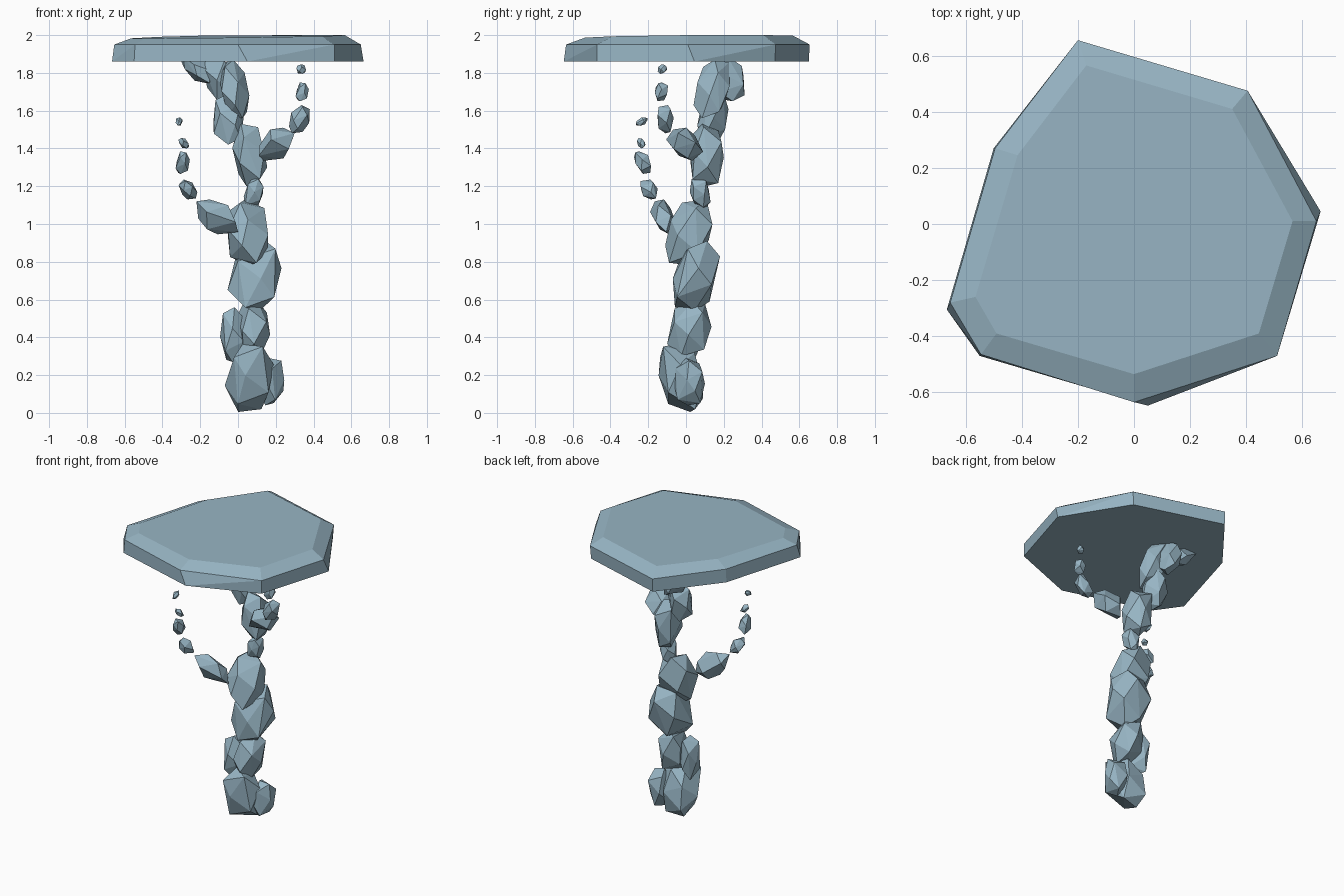
import bpy, bmesh, math, random
from mathutils import Vector

if "Cube" in bpy.data.objects:
    bpy.data.objects.remove(bpy.data.objects["Cube"])

# Blue-grey stone
stone = bpy.data.materials.new("blue_grey_stone")
stone.diffuse_color = (.31, .46, .55, 1)
stone.use_nodes = True
stone.node_tree.nodes["Principled BSDF"].inputs["Base Color"].default_value = stone.diffuse_color


def hull(name, points):
    """Flat-faced convex stone around a set of points."""
    bm = bmesh.new()
    for p in points:
        bm.verts.new(p)
    bmesh.ops.convex_hull(bm, input=bm.verts)
    loose = [v for v in bm.verts if not v.link_faces]
    bmesh.ops.delete(bm, geom=loose, context='VERTS')
    bmesh.ops.dissolve_limit(bm, angle_limit=math.radians(6),
                             verts=bm.verts, edges=bm.edges)
    bmesh.ops.recalc_face_normals(bm, faces=bm.faces)
    mesh = bpy.data.meshes.new(name)
    bm.to_mesh(mesh)
    bm.free()
    mesh.materials.append(stone)
    ob = bpy.data.objects.new(name, mesh)
    bpy.context.collection.objects.link(ob)
    return ob


def rock(name, x, y, z, lean=(0, 0), seed=1, n=14):
    """Faceted rock filling the given x, y, z ranges; lean shears it along z."""
    rng = random.Random(seed)
    pts = []
    for i in range(n):
        h = 1 - 2 * (i + 0.5) / n
        a = i * 2.39996 + seed + rng.uniform(-0.3, 0.3)
        r = math.sqrt(1 - h * h)
        p = Vector((r * math.cos(a), r * math.sin(a), h))
        p /= sum(abs(c) ** 3 for c in p) ** (1 / 3)
        p.x += lean[0] * p.z
        p.y += lean[1] * p.z
        pts.append(p)
    for k, (lo, hi) in enumerate((x, y, z)):
        a, b = min(p[k] for p in pts), max(p[k] for p in pts)
        for p in pts:
            p[k] = lo + (hi - lo) * (p[k] - a) / (b - a)
    return hull(name, pts)


# Table slab: bottom outline, shoulder outline, bevelled top
bottom = [(-.2, .65), (.4, .47), (.665, .045), (.51, -.47), (.05, -.647),
          (-.55, -.47), (-.667, -.305), (-.5, .27)]
shoulder = [(-.2, .655), (.405, .475), (.65, .01), (.51, -.47), (0, -.635),
            (-.545, -.465), (-.655, -.28), (-.495, .27)]
top = [(-.17, .565), (.35, .41), (.565, .01), (.445, -.39), (0, -.535),
       (-.49, -.39), (-.565, -.26), (-.415, .245)]
hull("table_slab", [(x, y, 1.86) for x, y in bottom]
     + [(x, y, 1.95) for x, y in shoulder]
     + [(x, y, min(2, 1.993 + .012 * (x + y))) for x, y in top])

# Trunk of stacked rocks, bottom to top
trunk = [
    ((-.07, .19), (-.145, .09), (.005, .365), (.1, -.3)),
    ((.11, .245), (-.06, .10), (.04, .29), (.1, 0)),
    ((-.095, .04), (-.07, .08), (.27, .56), (0, 0)),
    ((-.01, .17), (-.10, .135), (.30, .59), (-.1, .2)),
    ((-.055, .23), (-.07, .18), (.54, .91), (.1, .3)),
    ((-.065, .16), (-.11, .14), (.78, 1.13), (-.1, .35)),
    ((.03, .135), (.02, .13), (1.08, 1.245), (.3, -.2)),
    ((-.03, .155), (.02, .20), (1.20, 1.53), (-.2, 0)),
    ((-.13, .03), (.06, .225), (1.42, 1.69), (0, .3)),
    ((-.10, .06), (.04, .23), (1.56, 1.87), (-.35, .35)),
    ((-.18, -.02), (.14, .31), (1.65, 1.89), (-.3, -.2)),
    ((-.30, -.11), (.16, .28), (1.74, 1.89), (-.7, 0)),
]
for i, (x, y, z, lean) in enumerate(trunk):
    rock(f"trunk_rock_{i + 1}", x, y, z, lean, seed=i + 3)

# Right branch and its floating pebbles
right = [
    ((.11, .30), (-.105, .09), (1.335, 1.51), (.35, -.3)),
    ((.27, .38), (-.15, -.065), (1.48, 1.63), (.35, -.1)),
    ((.305, .375), (-.165, -.095), (1.65, 1.75), (.1, .2)),
    ((.31, .36), (-.15, -.10), (1.795, 1.845), (0, .2)),
]
# Left branch and its floating pebbles
left = [
    ((-.22, 0), (-.19, -.05), (.945, 1.13), (-.45, -.35)),
    ((-.315, -.215), (-.24, -.15), (1.13, 1.235), (-.35, -.3)),
    ((-.33, -.255), (-.275, -.185), (1.265, 1.385), (.1, -.4)),
    ((-.315, -.26), (-.26, -.215), (1.40, 1.455), (-.4, -.3)),
    ((-.33, -.295), (-.265, -.205), (1.52, 1.565), (0, .4)),
]
for side, parts in (("right", right), ("left", left)):
    for i, (x, y, z, lean) in enumerate(parts):
        rock(f"{side}_branch_rock_{i + 1}", x, y, z, lean, seed=i + 20, n=12)
